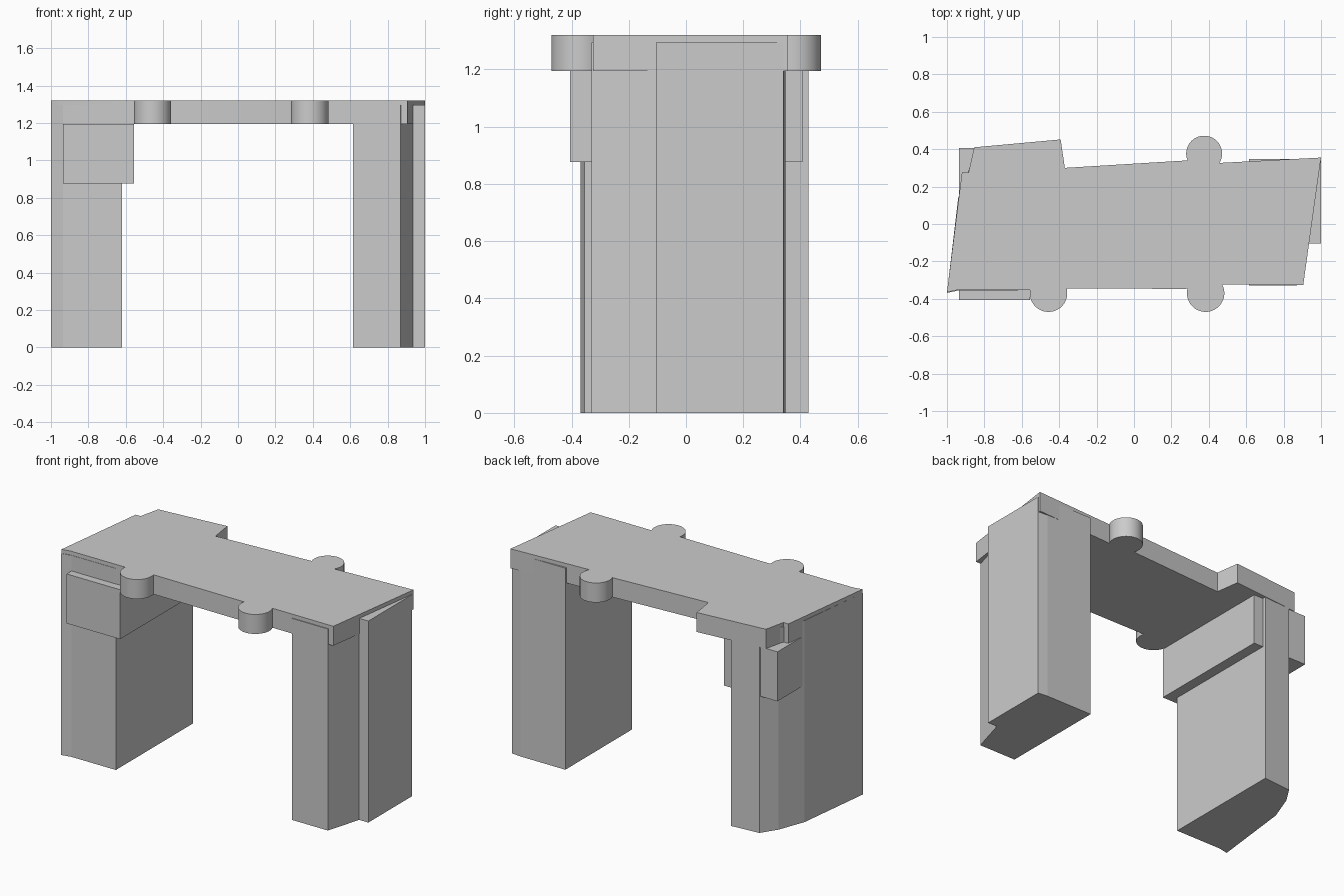
import bpy, bmesh
from math import cos, sin, radians

if "Cube" in bpy.data.objects:
    bpy.data.objects.remove(bpy.data.objects["Cube"])


def prism(name, outline, z0, z1):
    """Extrude a counterclockwise plan outline from z0 up to z1."""
    bm = bmesh.new()
    base = bm.faces.new([bm.verts.new((x, y, z0)) for x, y in outline])
    ext = bmesh.ops.extrude_face_region(bm, geom=[base], use_keep_orig=True)
    top = [v for v in ext["geom"] if isinstance(v, bmesh.types.BMVert)]
    bmesh.ops.translate(bm, verts=top, vec=(0, 0, z1 - z0))
    bmesh.ops.recalc_face_normals(bm, faces=bm.faces)
    mesh = bpy.data.meshes.new(name)
    bm.to_mesh(mesh)
    bm.free()
    ob = bpy.data.objects.new(name, mesh)
    bpy.context.collection.objects.link(ob)
    return ob


def arc(cx, cy, r, a0, a1, steps=28):
    angles = [radians(a0 + (a1 - a0) * i / steps) for i in range(steps + 1)]
    return [(cx + r * cos(a), cy + r * sin(a)) for a in angles]


# Top slab: skewed outline with three round lobes and a back ledge
outline = [(-1, -0.365), (-0.945, -0.353)]
outline += arc(-0.457, -0.37, 0.1, 170, 375)
outline += [(0.275, -0.347)]
outline += arc(0.383, -0.37, 0.1, 165, 387)
outline += [(0.905, -0.325), (1, 0.355)]
outline += arc(0.375, 0.376, 0.096, -31, 202)
outline += [(-0.37, 0.30), (-0.392, 0.452), (-0.855, 0.41),
            (-0.885, 0.275), (-0.92, 0.275)]
slab = prism("top_slab", outline, 1.195, 1.32)
bpy.context.view_layer.objects.active = slab
slab.select_set(True)
bpy.ops.object.shade_smooth_by_angle(angle=radians(20))

# Left leg with faceted outer back corner
prism("left_leg", [(-1, -0.368), (-0.935, -0.355), (-0.62, -0.355),
                   (-0.62, 0.428), (-0.81, 0.413), (-0.876, 0.31),
                   (-0.94, 0.14)], 0, 1.295)

# Right leg with a stepped outer face
prism("right_leg", [(0.615, -0.33), (0.87, -0.33), (0.935, -0.105),
                    (1, -0.105), (1, 0.34), (0.935, 0.347),
                    (0.615, 0.347)], 0, 1.295)

# Block wrapped round the top of the left leg
prism("left_collar", [(-0.935, -0.405), (-0.555, -0.405),
                      (-0.555, 0.407), (-0.935, 0.407)], 0.877, 1.195)
